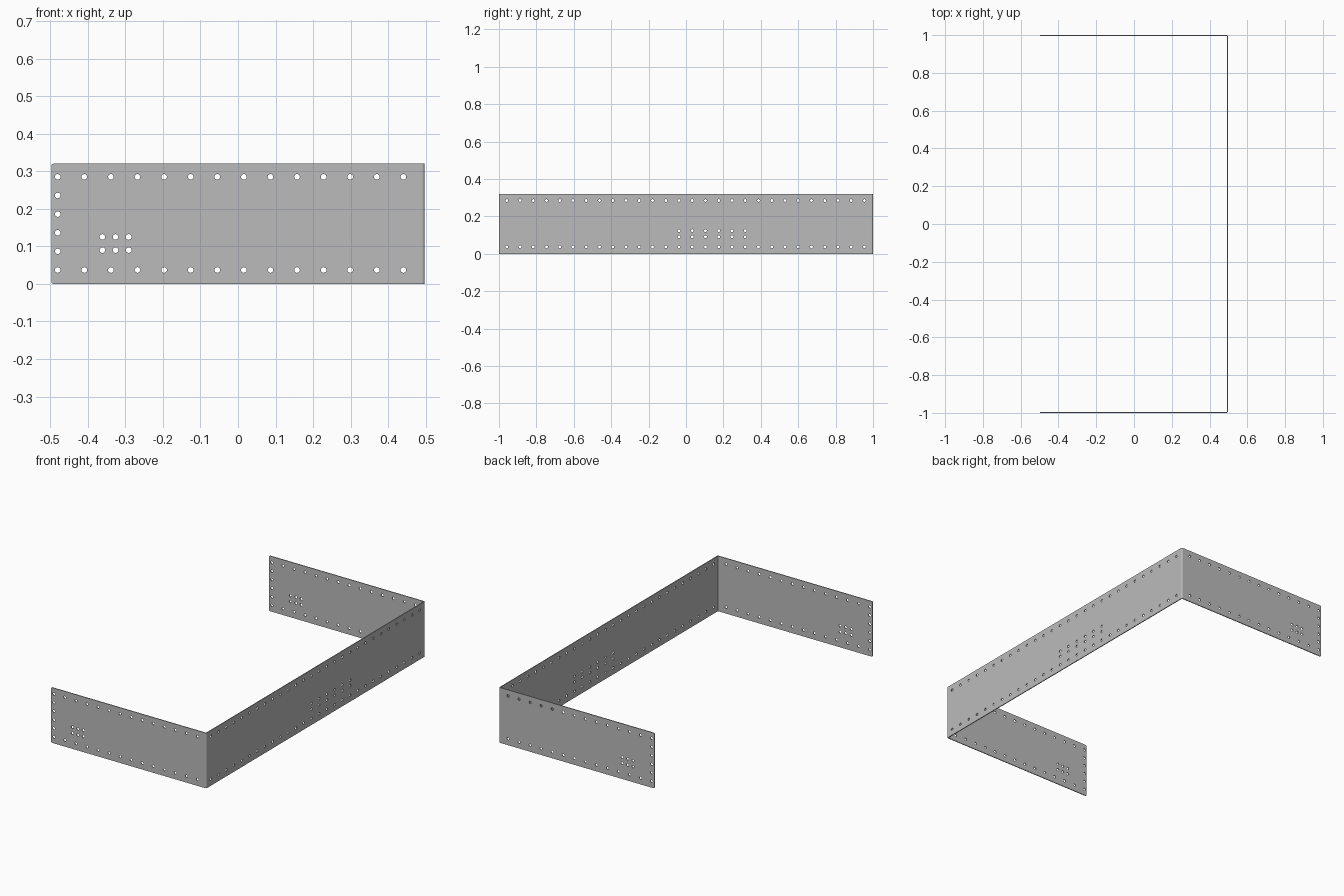
import bpy, bmesh, math
from mathutils import Matrix, Vector

cube = bpy.data.objects.get("Cube")
if cube:
    bpy.data.objects.remove(cube, do_unlink=True)

# Overall sizes of the folded sheet
HALF_X, HALF_Y, HEIGHT = 0.497, 1.0, 0.32
THICK, BEND, BEND_STEPS = 0.005, 0.007, 6
HOLE, PITCH = 0.0075, 0.0708
LOW, HIGH = 0.037, 0.285

steel = bpy.data.materials.new("grey steel")
steel.use_nodes = True
grey = (0.5, 0.5, 0.5, 1)
steel.diffuse_color = grey
steel.node_tree.nodes["Principled BSDF"].inputs["Base Color"].default_value = grey


def new_object(name, bm):
    mesh = bpy.data.meshes.new(name)
    bm.to_mesh(mesh)
    bm.free()
    obj = bpy.data.objects.new(name, mesh)
    bpy.context.collection.objects.link(obj)
    return obj


def side_line(inset):
    """Plan line of one sheet side, from the front free end round both bends."""
    radius = BEND - inset
    points = [(-HALF_X, inset - HALF_Y)]
    for side in (-1, 1):
        for i in range(BEND_STEPS + 1):
            a = math.radians(90) * i / BEND_STEPS + (-math.pi / 2 if side < 0 else 0)
            points.append((HALF_X - BEND + radius * math.cos(a),
                           side * (HALF_Y - BEND) + radius * math.sin(a)))
    points.append((-HALF_X, HALF_Y - inset))
    return points


# Folded sheet: matching outer and inner lines joined as a strip and raised
bm = bmesh.new()
outer = [bm.verts.new((x, y, 0)) for x, y in side_line(0)]
inner = [bm.verts.new((x, y, 0)) for x, y in side_line(THICK)]
strip = [bm.faces.new((outer[i], outer[i + 1], inner[i + 1], inner[i]))
         for i in range(len(outer) - 1)]
raised = bmesh.ops.extrude_face_region(bm, geom=strip)["geom"]
bmesh.ops.translate(bm, vec=(0, 0, HEIGHT),
                    verts=[v for v in raised if isinstance(v, bmesh.types.BMVert)])
bmesh.ops.recalc_face_normals(bm, faces=bm.faces)

# Rounded corners on the two free ends
ends = [e for e in bm.edges if all(v.co.x < -HALF_X + 0.001 for v in e.verts)
        and abs(e.verts[0].co.z - e.verts[1].co.z) < 0.001]
bmesh.ops.bevel(bm, geom=ends, offset=0.006, segments=3, profile=0.5, affect='EDGES')
sheet = new_object("folded_sheet", bm)
sheet.data.materials.append(steel)

# Hole positions: flange rows, end columns and small groups
flange = [(-0.48 + i * PITCH, z) for i in range(14) for z in (LOW, HIGH)]
flange += [(-0.48, LOW + i * (HIGH - LOW) / 5) for i in range(1, 5)]
flange += [(-0.361 + i * 0.035, z) for i in range(3) for z in (0.09, 0.125)]
web = [((i - 13.5) * PITCH - 0.002, z) for i in range(28) for z in (LOW, HIGH)]
web += [((i - 0.5) * PITCH - 0.002, z) for i in range(6) for z in (0.091, 0.124)]

# Drills: long ones pass through both flanges, short ones through the web
bm = bmesh.new()


def drill(position, axis, length):
    turn = Vector((0, 0, 1)).rotation_difference(Vector(axis)).to_matrix().to_4x4()
    bmesh.ops.create_cone(bm, cap_ends=True, segments=16, radius1=HOLE, radius2=HOLE,
                          depth=length, matrix=Matrix.Translation(position) @ turn)


for x, z in flange:
    drill((x, 0, z), (0, 1, 0), 2.1)
for y, z in web:
    drill((HALF_X, y, z), (1, 0, 0), 0.03)
drills = new_object("hole_drills", bm)
drills.hide_render = True

# Cut the holes, then discard the drills
cut = sheet.modifiers.new("holes", 'BOOLEAN')
cut.operation = 'DIFFERENCE'
cut.solver = 'EXACT'
cut.object = drills
graph = bpy.context.evaluated_depsgraph_get()
sheet.data = bpy.data.meshes.new_from_object(sheet.evaluated_get(graph))
sheet.modifiers.clear()
bpy.data.objects.remove(drills, do_unlink=True)

# Smooth hole walls and bends, flat panels
bpy.ops.object.select_all(action='DESELECT')
sheet.select_set(True)
bpy.context.view_layer.objects.active = sheet
bpy.ops.object.shade_smooth_by_angle(angle=math.radians(35))
for face in sheet.data.polygons:
    face.use_smooth = face.area < 0.005 and abs(face.normal.z) < 0.9
